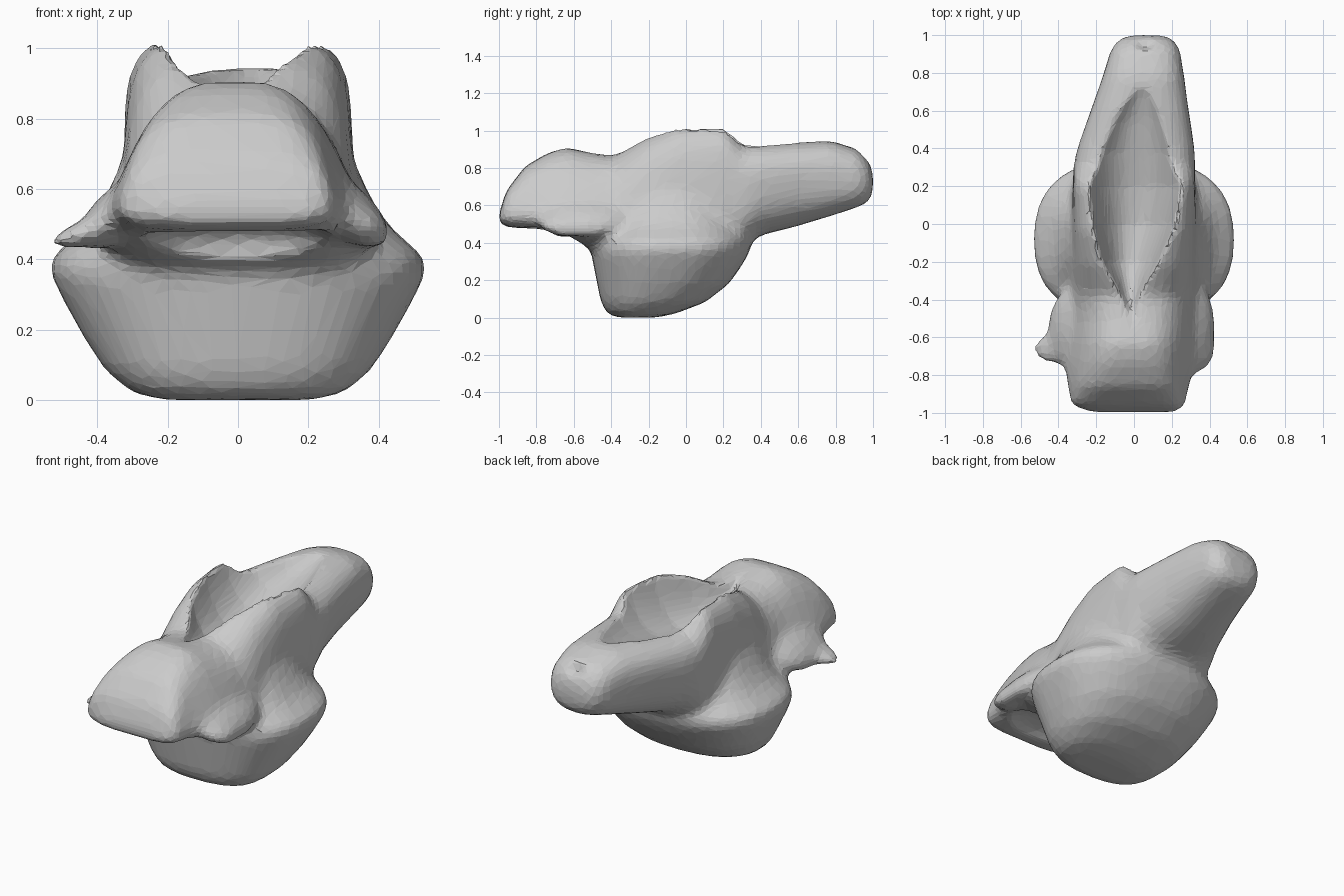
import bpy, bmesh, math
from mathutils import Matrix, Vector

if "Cube" in bpy.data.objects:
    bpy.data.objects.remove(bpy.data.objects["Cube"])

N = 40


def power(v, e):
    return math.copysign(abs(v) ** e, v)


def loft(bm, rings):
    """Skin a list of closed rings and cap both ends."""
    rows = [[bm.verts.new(p) for p in ring] for ring in rings]
    for a, b in zip(rows, rows[1:]):
        for i in range(N):
            j = (i + 1) % N
            bm.faces.new((a[i], a[j], b[j], b[i]))
    bm.faces.new(rows[0][::-1])
    bm.faces.new(rows[-1])


def long_ring(y, zb, zt, wb, wt, xc, e):
    """Rounded trapezoid across y."""
    ring = []
    for i in range(N):
        t = 2 * math.pi * i / N
        v = power(math.sin(t), e)
        w = wb + (wt - wb) * (v + 1) / 2
        ring.append((xc + w * power(math.cos(t), e), y, (zb + zt) / 2 + v * (zt - zb) / 2))
    return ring


def flat_ring(z, w, y0, y1, e=0.8):
    """Rounded oval in plan."""
    return [(w * power(math.cos(2 * math.pi * i / N), e),
             (y0 + y1) / 2 + (y1 - y0) / 2 * power(math.sin(2 * math.pi * i / N), e), z)
            for i in range(N)]


def blob(bm, loc, scale, turn=0.0):
    m = Matrix.Translation(Vector(loc)) @ Matrix.Rotation(turn, 4, 'Y') @ Matrix.Diagonal((*scale, 1))
    bmesh.ops.create_icosphere(bm, subdivisions=3, radius=1, matrix=m)


def make(name, bm):
    bmesh.ops.recalc_face_normals(bm, faces=bm.faces)
    me = bpy.data.meshes.new(name)
    bm.to_mesh(me)
    bm.free()
    ob = bpy.data.objects.new(name, me)
    bpy.context.collection.objects.link(ob)
    return ob


# Long upper body: snout, ridged middle and tapering tail
# y, bottom, top, lower half width, upper half width, x centre, roundness
hull = [
    (-1.00, .495, .56, .22, .22, 0, .7),
    (-.96, .485, .68, .33, .27, -.03, .5),
    (-.86, .475, .81, .36, .23, -.03, .5),
    (-.74, .455, .88, .40, .20, -.02, .5),
    (-.64, .43, .91, .42, .19, -.01, .55),
    (-.50, .37, .88, .43, .21, 0, .6),
    (-.38, .32, .865, .41, .24, 0, .6),
    (-.22, .30, .96, .38, .28, 0, .5),
    (-.05, .30, 1.03, .36, .30, 0, .45),
    (.20, .33, 1.045, .33, .32, 0, .45),
    (.25, .36, 1.0, .31, .33, 0, .5),
    (.30, .38, .94, .31, .335, 0, .6),
    (.40, .44, .935, .27, .34, .01, .7),
    (.60, .49, .945, .22, .29, .03, .75),
    (.78, .545, .945, .20, .23, .05, .75),
    (.92, .59, .90, .18, .19, .06, .75),
    (.98, .62, .84, .14, .15, .065, .8),
    (1.00, .67, .77, .09, .09, .065, .8),
]
body = bmesh.new()
loft(body, [long_ring(*s) for s in hull])

# Deep belly bowl with a flared side shelf
# z, half width, front y, back y
bowl = [(0, .21, -.37, -.16), (.02, .30, -.42, -.06), (.08, .375, -.455, .10),
        (.18, .44, -.475, .23), (.28, .495, -.495, .30), (.36, .535, -.51, .345),
        (.41, .53, -.50, .35), (.44, .49, -.48, .33), (.50, .425, -.44, .29), (.58, .375, -.40, .24),
        (.68, .33, -.36, .2)]
loft(body, [flat_ring(*s) for s in bowl])

# Cheek lips sweeping out on both sides of the snout
blob(body, (-.40, -.66, .485), (.15, .09, .04), -.3)
blob(body, (.31, -.64, .52), (.14, .16, .065), .5)
blob(body, (-.33, -.56, .54), (.16, .22, .07), -.7)
blob(body, (.31, -.54, .54), (.15, .24, .07), .7)
body = make("body", body)

# Open cavity along the back, the dent at the tail tip and the hollow under the snout
hollow = [(-.54, .86, .02, 0), (-.38, .80, .07, -.02), (-.2, .75, .15, -.02), (0, .74, .20, 0), (.2, .77, .23, .01),
          (.38, .82, .23, .01), (.55, .87, .18, .02), (.68, .92, .12, .04), (.78, .97, .06, .05)]
cut = bmesh.new()
loft(cut, [long_ring(y, zb, 1.3, w * .75, w * 1.42, xc, .8) for y, zb, w, xc in hollow])
blob(cut, (.06, .96, .88), (.06, .04, .05))
blob(cut, (0, -.74, .43), (.29, .18, .10))
cut = make("cavity_cutter", cut)
cut.hide_render = True
cut.hide_viewport = True

# Fuse, hollow out and soften into one faceted skin
m = body.modifiers.new("fuse", 'REMESH')
m.mode, m.voxel_size = 'VOXEL', .022
m = body.modifiers.new("blend", 'SMOOTH')
m.factor, m.iterations = .5, 10
m = body.modifiers.new("hollow", 'BOOLEAN')
m.operation, m.object, m.solver = 'DIFFERENCE', cut, 'EXACT'
m = body.modifiers.new("skin", 'REMESH')
m.mode, m.voxel_size = 'VOXEL', .018
m = body.modifiers.new("soften", 'SMOOTH')
m.factor, m.iterations = .5, 5
m = body.modifiers.new("facets", 'DECIMATE')
m.ratio = .1
